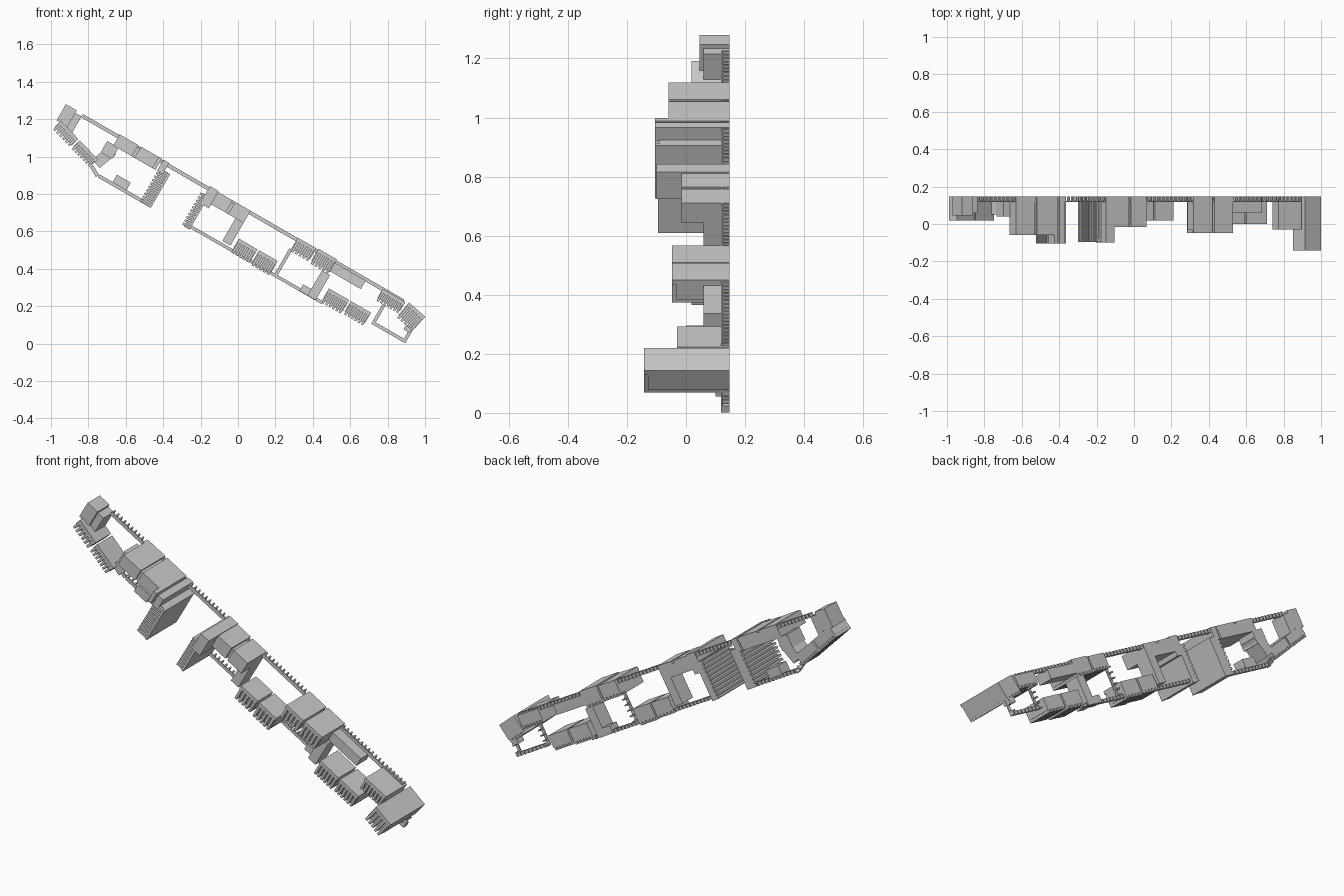
import bpy, bmesh, math

if "Cube" in bpy.data.objects:
    bpy.data.objects.remove(bpy.data.objects["Cube"])

stone = bpy.data.materials.new("pale grey")
stone.diffuse_color = (0.6, 0.6, 0.6, 1)
stone.use_nodes = True
stone.node_tree.nodes["Principled BSDF"].inputs["Base Color"].default_value = stone.diffuse_color

BASE = 0.147                       # y of the ground side of every building
MAIN = (-0.92, 1.28, 30)           # main street frame: origin x, z, slope


def add_box(bm, frame, u0, u1, w0, w1, top, base=BASE):
    """Box in a sloped frame: u runs along, w runs across, y is the height."""
    ox, oz, deg = frame
    c, s = math.cos(math.radians(deg)), math.sin(math.radians(deg))
    v = [bm.verts.new((ox + u * c - w * s, y, oz - u * s - w * c))
         for y in (top, base)
         for u, w in ((u0, w0), (u1, w0), (u1, w1), (u0, w1))]
    for f in ((0, 1, 2, 3), (4, 7, 6, 5), (0, 4, 5, 1),
              (1, 5, 6, 2), (2, 6, 7, 3), (3, 7, 4, 0)):
        bm.faces.new([v[i] for i in f])


def finish(name, bm):
    bmesh.ops.recalc_face_normals(bm, faces=bm.faces)
    me = bpy.data.meshes.new(name)
    bm.to_mesh(me)
    bm.free()
    me.materials.append(stone)
    bpy.context.collection.objects.link(bpy.data.objects.new(name, me))


def block(name, u0, u1, w0, w1, top, frame=MAIN):
    bm = bmesh.new()
    add_box(bm, frame, u0, u1, w0, w1, top)
    finish(name, bm)


def arcade(name, u0, u1, w0, w1, frame=MAIN):
    """Thin roof slab carried by a row of posts."""
    bm = bmesh.new()
    add_box(bm, frame, u0, u1, w0, w1, 0.118, 0.123)
    along_u = (u1 - u0) > (w1 - w0)
    a, b = (u0, u1) if along_u else (w0, w1)
    n = max(2, round((b - a) / 0.024))
    for i in range(n):
        p = a + (b - a - 0.007) * i / (n - 1)
        if along_u:
            add_box(bm, frame, p, p + 0.007, w0, w1, 0.123)
        else:
            add_box(bm, frame, u0, u1, p, p + 0.007, 0.123)
    finish(name, bm)


def ribbed(name, u0, u1, w0, w1, top, side="w", frame=MAIN):
    """Block with a plain wall on one side and full height ribs on the other."""
    bm = bmesh.new()
    if side == "w":                # ribs spread along u, pointing to +w
        add_box(bm, frame, u0, u1, w0, w0 + 0.02, top)
        add_box(bm, frame, u0, u1, w0 + 0.02, w1 - 0.014, top + 0.015)
        a, b = u0, u1
    else:                          # ribs spread along w, pointing to -u
        add_box(bm, frame, u1 - 0.012, u1, w0, w1, top)
        add_box(bm, frame, u0 + 0.012, u1 - 0.012, w0, w1, top + 0.015)
        a, b = w0, w1
    n = max(3, round((b - a) / 0.021))
    step = (b - a) / n
    for i in range(n):
        p = a + step * (i + 0.2)
        q = p + step * 0.6
        if side == "w":
            add_box(bm, frame, p, q, w0 + 0.02, w1, top)
        else:
            add_box(bm, frame, u0, u1 - 0.012, p, q, top)
    finish(name, bm)


# Long arcades along the upper and lower edges
arcade("upper_arcade", 0.105, 2.09, 0.0, 0.02)
arcade("lower_arcade_west", 0.343, 0.67, 0.235, 0.254)
arcade("lower_arcade_mid", 0.90, 1.72, 0.225, 0.242)
arcade("slanted_arcade", 0, 0.062, 0, 0.02, (-0.775, 0.955, 59))

# West group
block("west_tower", 0.0, 0.067, 0.0, 0.10, 0.045)
block("west_wing", 0.067, 0.105, 0.015, 0.13, 0.06)
WEST = (-0.947, 1.191, 46)
ribbed("west_row_a", 0.0, 0.135, 0.0, 0.062, 0.018, frame=WEST)
ribbed("west_row_b", 0.145, 0.285, 0.0, 0.062, 0.02, frame=WEST)
block("west_annex", 0.29, 0.36, 0.06, 0.13, 0.04)
block("skewed_annex", 0, 0.06, 0, 0.115, 0.05, (-0.69, 1.058, 50))
block("west_court_house", 0.425, 0.51, 0.19, 0.238, 0.08)
block("west_hall_a", 0.33, 0.445, -0.004, 0.065, -0.06)
block("west_hall_link", 0.445, 0.46, 0.006, 0.065, -0.05)
block("west_hall_b", 0.46, 0.57, -0.004, 0.065, -0.06)
block("west_hall_c", 0.57, 0.59, -0.004, 0.065, -0.105)
block("west_hall_d", 0.60, 0.635, -0.004, 0.065, -0.105)
ribbed("west_cross_row", 0.602, 0.67, 0.045, 0.254, -0.105, "u")

# Middle group
ribbed("mid_cross_row", 0.86, 0.908, 0.045, 0.25, -0.095, "u")
block("mid_gatehouse", 0.886, 0.94, -0.006, 0.10, -0.1)
block("mid_hall_a", 0.94, 1.03, 0.0, 0.075, -0.015)
block("mid_hall_link", 1.03, 1.045, 0.012, 0.075, 0.0)
block("mid_hall_b", 1.045, 1.14, 0.0, 0.075, -0.015)
block("mid_leg", 1.09, 1.14, 0.075, 0.215, 0.06)
ribbed("mid_low_row_a", 1.16, 1.275, 0.16, 0.245, 0.018)
ribbed("mid_low_row_b", 1.285, 1.40, 0.16, 0.25, 0.018)
arcade("mid_cross_arcade", 1.42, 1.438, 0.07, 0.225)

# East middle group
ribbed("east_hall_a", 1.43, 1.545, -0.002, 0.08, -0.047)
ribbed("east_hall_b", 1.555, 1.67, -0.006, 0.085, -0.047)
block("east_leg", 1.63, 1.68, 0.085, 0.24, 0.06)
block("east_court_house", 1.58, 1.64, 0.20, 0.24, 0.09)
block("east_low_hall", 1.67, 1.86, 0.015, 0.068, 0.06)
ribbed("east_low_row_a", 1.71, 1.835, 0.15, 0.235, 0.0)
ribbed("east_low_row_b", 1.845, 1.97, 0.15, 0.23, 0.0)

# East end
ribbed("east_end_row", 1.96, 2.10, 0.008, 0.08, -0.03)
ribbed("east_tower", 0.0, 0.114, 0.0, 0.103, -0.143, frame=(0.915, 0.219, 41))
arcade("east_court_arcade_a", 2.0, 2.018, 0.08, 0.2)
arcade("east_court_arcade_b", 2.018, 2.21, 0.182, 0.2)
arcade("east_court_arcade_c", 2.192, 2.21, 0.10, 0.182)
block("east_corner_house", 2.165, 2.205, 0.11, 0.14, 0.1)
